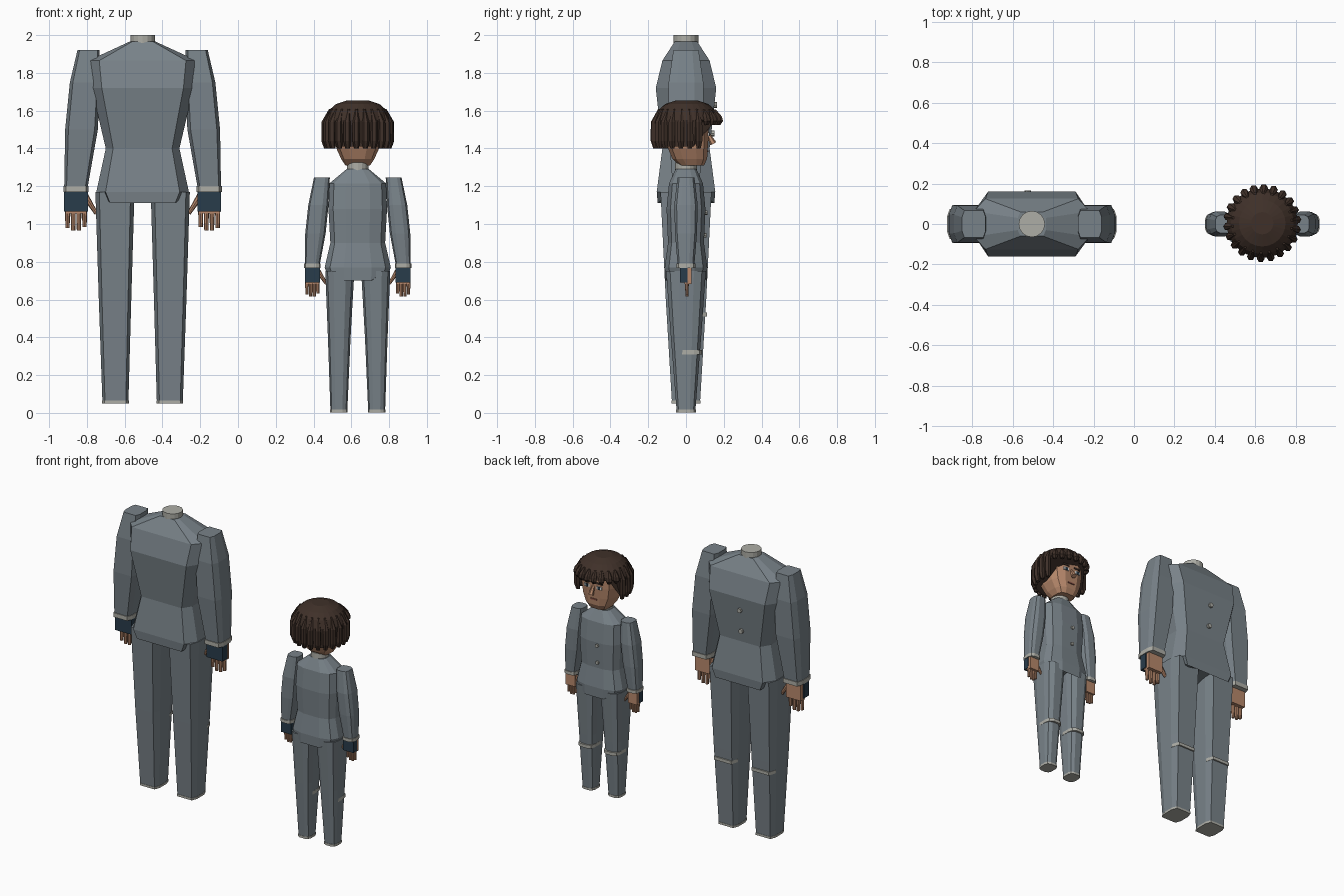
import bpy, bmesh, math
from mathutils import Vector

cube = bpy.data.objects.get("Cube")
if cube:
    bpy.data.objects.remove(cube, do_unlink=True)


def material(name, *rgb):
    m = bpy.data.materials.new(name)
    m.use_nodes = True
    m.diffuse_color = (*rgb, 1)
    m.node_tree.nodes["Principled BSDF"].inputs["Base Color"].default_value = (*rgb, 1)
    return m


suit = material("suit grey", .19, .225, .25)
trim = material("pale trim", .42, .42, .38)
skin = material("skin", .48, .25, .15)
hair = material("dark brown hair", .05, .03, .022)
navy = material("navy cuff", .022, .045, .07)
white = material("eye white", .7, .7, .68)
lips = material("lips", .28, .1, .07)


def finish(name, bm, mat):
    bmesh.ops.recalc_face_normals(bm, faces=bm.faces)
    mesh = bpy.data.meshes.new(name)
    bm.to_mesh(mesh)
    bm.free()
    mesh.materials.append(mat)
    ob = bpy.data.objects.new(name, mesh)
    bpy.context.collection.objects.link(ob)
    return ob


def section(quarter):
    """Mirror a quarter outline into a full closed outline."""
    half = quarter + [(-u, v) for u, v in reversed(quarter)]
    return half + [(-u, -v) for u, v in half]


def loft(name, outline, rings, mat, lift=None):
    """Skin an outline through rings of (z, cx, cy, half x, half y)."""
    bm = bmesh.new()
    n, rows = len(outline), []
    for i, (z, cx, cy, hx, hy) in enumerate(rings):
        rows.append([bm.verts.new((cx + u * hx, cy + v * hy,
                                   z + (lift(u, v) if lift and i == 0 else 0)))
                     for u, v in outline])
    for a, b in zip(rows, rows[1:]):
        for k in range(n):
            bm.faces.new((a[k], a[(k + 1) % n], b[(k + 1) % n], b[k]))
    bm.faces.new(rows[0])
    bm.faces.new(rows[-1])
    return finish(name, bm, mat)


def rod(name, a, b, r1, r2, mat, sides=8):
    """Tapered cylinder from a to b."""
    a, b = Vector(a), Vector(b)
    bm = bmesh.new()
    bmesh.ops.create_cone(bm, cap_ends=True, segments=sides, radius1=r1,
                          radius2=r2, depth=(b - a).length)
    ob = finish(name, bm, mat)
    ob.location = (a + b) / 2
    ob.rotation_euler = (b - a).to_track_quat('Z', 'Y').to_euler()
    return ob


def box(name, centre, size, mat):
    bm = bmesh.new()
    bmesh.ops.create_cube(bm, size=1)
    bmesh.ops.scale(bm, vec=size, verts=bm.verts)
    ob = finish(name, bm, mat)
    ob.location = centre
    return ob


def hand(name, cx, side, z, inner, outer, s):
    """Palm, wrist cuff, four fingers and a thumb hanging below z."""
    mid, w = cx + side * (inner + outer) / 2, outer - inner
    box(name + "_palm", (mid, .014 * s, z - .055 * s), (w * .9, .05 * s, .12 * s), skin)
    box(name + "_cuff", (mid, -.016 * s, z - .05 * s), (w, .055 * s, .11 * s), navy)
    for i, length in enumerate((.185, .205, .205, .19)):
        x = cx + side * (inner + w * (.14 + .24 * i))
        rod(f"{name}_finger_{i + 1}", (x, .005, z - .09 * s), (x, .005, z - length * s),
            .014 * s, .011 * s, skin)
    rod(name + "_thumb", (cx + side * (inner + .015 * s), .005, z - .02 * s),
        (cx + side * (inner - .045 * s), .01, z - .115 * s), .018 * s, .01 * s, skin)


def figure(name, cx, outline, torso, arm, leg, knee, collar, buttons, lift, s):
    loft(name + "_jacket", outline, [(z, cx, 0, hx, hy) for z, hx, hy in torso], suit, lift)
    z, r, top = collar
    rod(name + "_collar", (cx, 0, z), (cx, 0, top), r, r, trim, 16)
    for i, (bz, by) in enumerate(buttons):
        rod(f"{name}_button_{i + 1}", (cx - .02, by - .02, bz), (cx - .02, by + .012, bz),
            .016 * s, .016 * s, trim)
    for side, word in ((1, "left"), (-1, "right")):
        tag = f"{name}_{word}"

        def limb(part, rings, mat):
            loft(f"{tag}_{part}", outline,
                 [(z, cx + side * (a + b) / 2, cy, (b - a) / 2, hy)
                  for z, a, b, hy, cy in rings], mat)

        # Rings hold z, inner x, outer x, half depth, y offset
        limb("sleeve", [(*r, 0) for r in arm], suit)
        z, a, b, hy = arm[0]
        limb("sleeve_trim", [(z - .03 * s, a - .004, b + .004, hy + .005, 0),
                             (z, a - .004, b + .004, hy + .005, 0)], trim)
        hand(tag + "_hand", cx, side, z - .03 * s, a, b, s)
        limb("trouser_leg", [(*r, 0) for r in leg], suit)
        z, a, b, hy = leg[0]
        limb("trouser_hem", [(z - .015, a - .002, b + .002, hy + .002, 0),
                             (z, a - .002, b + .002, hy + .002, 0)], trim)
        # Knee strip stands out at the front only
        z, a, b, hy = knee
        limb("knee_strip", [(z, a, b, hy, .012), (z + .022, a, b, hy, .012)], trim)


# Large faceted figure without a head
octagon = section([(1, .5), (.8, 1)])
figure("tall", -.505, octagon,
       torso=[(1.11, .215, .15), (1.17, .245, .155), (1.4, .195, .125),
              (1.72, .27, .16), (1.865, .287, .125), (1.965, .07, .06)],
       arm=[(1.2, .29, .415, .07), (1.5, .237, .41, .093),
            (1.75, .225, .385, .092), (1.92, .228, .345, .067)],
       leg=[(.065, .075, .213, .075), (.6, .06, .232, .107), (1.17, .043, .25, .135)],
       knee=(.51, .064, .228, .1), collar=(1.95, .065, 2.0),
       buttons=[(1.63, .153), (1.48, .138)],
       lift=lambda u, v: .06 if abs(u) > .9 else 0, s=1)

# Small rounder figure
soft = section([(1, .4), (.84, .8), (.42, 1)])
figure("short", .634, soft,
       torso=[(.70, .168, .11), (.77, .175, .113), (.9, .145, .095), (1.08, .155, .103),
              (1.215, .15, .09), (1.29, .06, .055)],
       arm=[(.79, .2, .28, .045), (.95, .17, .278, .058),
            (1.1, .155, .262, .062), (1.245, .148, .232, .045)],
       leg=[(.017, .055, .145, .05), (.4, .038, .158, .08), (.75, .018, .172, .105)],
       knee=(.31, .04, .156, .074), collar=(1.27, .058, 1.325),
       buttons=[(1.06, .101), (.94, .097)],
       lift=lambda u, v: .05 if abs(u) > .5 else 0, s=.74)

# Head
hx = .634
loft("head", soft, [(1.31, hx, .03, .065, .065), (1.345, hx, .02, .088, .092),
                    (1.4, hx, .01, .113, .105), (1.47, hx, 0, .125, .12),
                    (1.56, hx, 0, .128, .12)], skin)
rod("nose", (hx, .145, 1.425), (hx, .11, 1.49), .018, .007, skin, 6)
box("mouth", (hx, .115, 1.385), (.05, .009, .01), lips)
for side, word in ((1, "left"), (-1, "right")):
    x = hx + side * .047
    box(word + "_eye", (x, .12, 1.475), (.04, .008, .02), white)
    box(word + "_iris", (x, .122, 1.475), (.018, .009, .02), navy)
    box(word + "_eyebrow", (x, .121, 1.505), (.05, .009, .011), hair)
    rod(word + "_ear", (hx + side * .115, .02, 1.46), (hx + side * .14, .01, 1.465),
        .025, .03, skin)

# Hair cap, cut high over the face
round_outline = [(math.cos(math.tau * k / 24), math.sin(math.tau * k / 24)) for k in range(24)]
loft("hair_cap", round_outline,
     [(1.41, hx, 0, .165, .155), (1.55, hx, .004, .176, .172), (1.6, hx, .004, .155, .152),
      (1.635, hx, .004, .115, .115), (1.655, hx, .004, .055, .055)],
     hair, lambda u, v: .13 if v > .4 else 0)

# Locks around the cap, short over the face
lock_outline = round_outline[::4]
for k in range(22):
    c, s = math.cos(math.tau * k / 22 + .1), math.sin(math.tau * k / 22 + .1)
    front = s > .4
    steps = ((1.525, .168, .012), (1.545, .174, .021), (1.57, .168, .02), (1.605, .148, .008)) \
        if front else ((1.4, .166, .013), (1.44, .174, .02), (1.54, .174, .019), (1.61, .146, .006))
    loft(f"hair_lock_{k + 1}", lock_outline,
         [(z, hx + c * r, .004 + s * r, w, w) for z, r, w in steps], hair)
